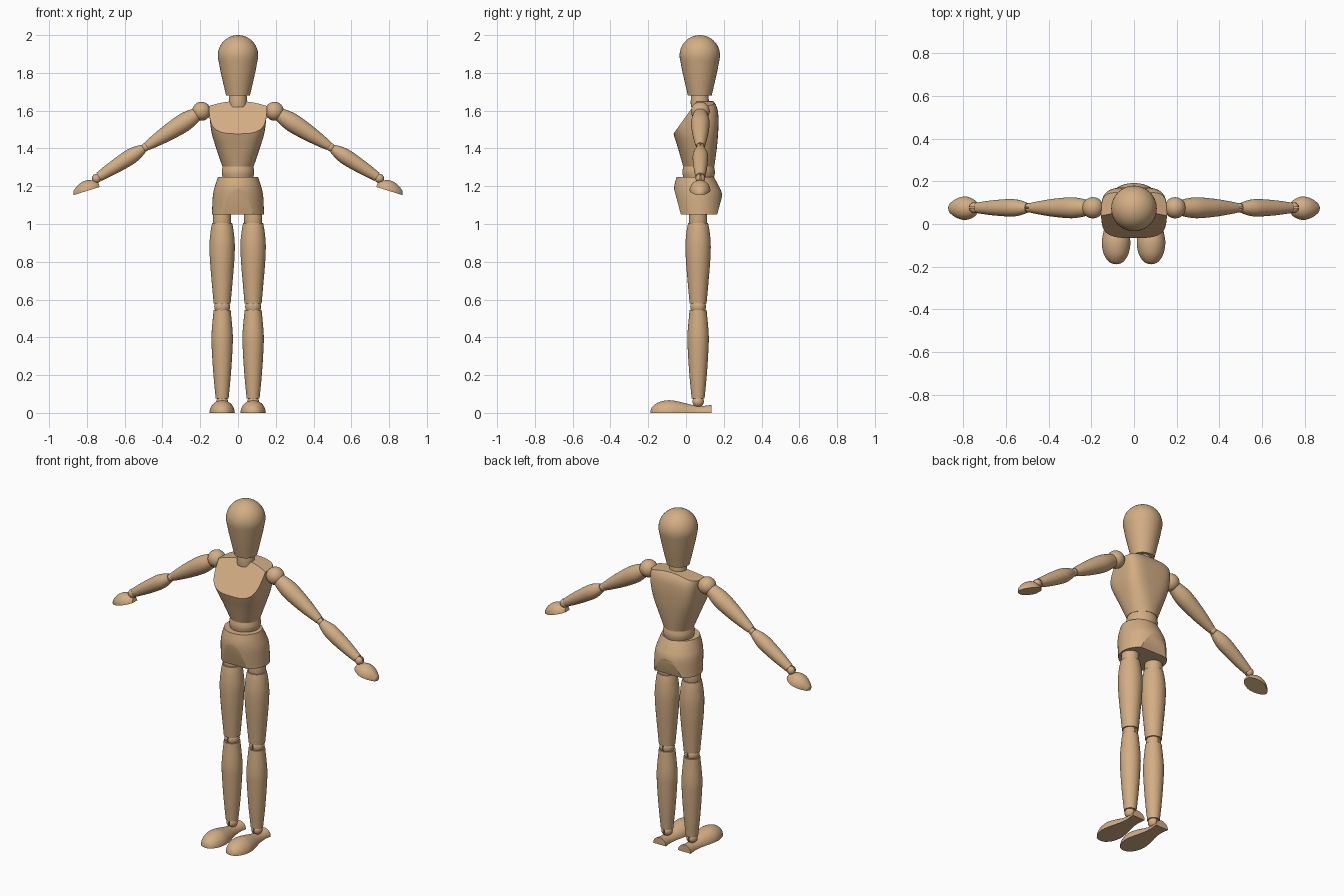
import bpy, bmesh, math
from mathutils import Vector

cube = bpy.data.objects.get("Cube")
if cube:
    bpy.data.objects.remove(cube)

wood = bpy.data.materials.new("tan_wood")
wood.use_nodes = True
TAN = (0.65, 0.42, 0.23, 1)
wood.diffuse_color = TAN
wood.node_tree.nodes["Principled BSDF"].inputs["Base Color"].default_value = TAN
parts = []


def smooth_rows(rows, steps=5):
    """Catmull-Rom interpolation through rows of numbers."""
    rows = [Vector(r) for r in rows]
    ext = [2 * rows[0] - rows[1]] + rows + [2 * rows[-1] - rows[-2]]
    out = []
    for a, b, c, d in zip(ext, ext[1:], ext[2:], ext[3:]):
        for i in range(steps):
            t = i / steps
            out.append(b + (c - a) * t / 2 + (2 * a - 5 * b + 4 * c - d) * t * t / 2
                       + (3 * b - a - 3 * c + d) * t ** 3 / 2)
    return out + [rows[-1]]


def skin(rings):
    """Closed skin over a list of equal rings of points."""
    bm = bmesh.new()
    loops = [[bm.verts.new(p) for p in ring] for ring in rings]
    n = len(loops[0])
    for lo, hi in zip(loops, loops[1:]):
        for i in range(n):
            j = (i + 1) % n
            bm.faces.new((lo[i], lo[j], hi[j], hi[i]))
    bm.faces.new(loops[0][::-1])
    bm.faces.new(loops[-1])
    bmesh.ops.remove_doubles(bm, verts=bm.verts, dist=1e-5)
    return bm


def cut(bm, co, normal):
    """Slice away everything on the normal's side and cap the hole."""
    bmesh.ops.bisect_plane(bm, geom=bm.verts[:] + bm.edges[:] + bm.faces[:],
                           plane_co=co, plane_no=normal, clear_outer=True)
    bmesh.ops.holes_fill(bm, edges=[e for e in bm.edges if e.is_boundary], sides=0)


def finish(name, bm):
    bmesh.ops.recalc_face_normals(bm, faces=bm.faces)
    mesh = bpy.data.meshes.new(name)
    bm.to_mesh(mesh)
    bm.free()
    mesh.materials.append(wood)
    ob = bpy.data.objects.new(name, mesh)
    bpy.context.collection.objects.link(ob)
    parts.append(ob)


def turned(profile, origin, axis, curve=True, n=40):
    """Lathe-turned solid: profile of (radius, distance along axis)."""
    q = Vector(axis).to_track_quat("Z", "Y")
    rows = smooth_rows(profile) if curve else profile
    ang = [2 * math.pi * i / n for i in range(n)]
    return skin([[Vector(origin) + q @ Vector((max(r, 0) * math.cos(a), max(r, 0) * math.sin(a), t))
                  for a in ang] for r, t in rows])


def arc(radius, centre, start, end, n=12):
    """Circular profile between two angles measured from the axis end."""
    angles = [math.radians(start + (end - start) * i / n) for i in range(n + 1)]
    return [(radius * math.sin(a), centre + radius * math.cos(a)) for a in angles]


def loft(sections, n=64):
    """Rows of z, half width, front y, back y, squareness."""
    rings = []
    for z, hx, front, back, p in smooth_rows(sections):
        ring = []
        for i in range(n):
            a = 2 * math.pi * i / n
            c, s = math.cos(a), math.sin(a)
            ring.append((hx * math.copysign(abs(c) ** (2 / p), c),
                         (front + back) / 2 + (back - front) / 2 * math.copysign(abs(s) ** (2 / p), s), z))
        rings.append(ring)
    return skin(rings)


def hinge(name, centre, radius, across):
    """Ball joint split by a narrow slot."""
    for label, d in (("inner", 1), ("outer", -1)):
        n = Vector(across) * d
        bm = turned(arc(radius, 0, 180, 0), centre, (0, 0, 1), False)
        cut(bm, Vector(centre) + n * -0.003, n)
        finish(f"{name}_{label}_half", bm)


Y = 0.073

# Head, neck and waist
finish("head", turned([(0.063, 1.68), (0.077, 1.74), (0.093, 1.81)] + arc(0.107, 1.893, 105, 0),
                      (0, Y, 0), (0, 0, 1), False, 56))
finish("neck", turned([(0.047, 1.62), (0.048, 1.65), (0.045, 1.69)], (0, Y, 0), (0, 0, 1)))
finish("waist", turned([(0.08, 1.24), (0.086, 1.275), (0.08, 1.31)], (0, 0.067, 0), (0, 0, 1)))

# Torso with a sloped chest face and an arched top
bm = loft([(1.305, 0.083, -0.015, 0.15, 2), (1.4, 0.115, -0.042, 0.163, 2.6),
           (1.48, 0.139, -0.067, 0.17, 3.3), (1.56, 0.15, -0.085, 0.172, 4),
           (1.62, 0.154, -0.09, 0.163, 4), (1.67, 0.15, -0.09, 0.13, 4)])
cut(bm, (0, -0.066, 1.478), (0, -0.81, 0.58))
for k in range(-5, 6):
    a = math.radians(k * 4)
    up = Vector((math.sin(a), 0, math.cos(a)))
    cut(bm, Vector((0, 0, 1.19)) + up * 0.46, up)
finish("torso", bm)

# Pelvis with flat slanted cuts at front and back
bm = loft([(1.05, 0.138, -0.05, 0.194, 2), (1.15, 0.133, -0.062, 0.192, 2),
           (1.2, 0.122, -0.062, 0.174, 2), (1.25, 0.106, -0.05, 0.147, 2)])
cut(bm, (0, -0.027, 1.05), (0, -0.965, -0.26))
cut(bm, (0, 0.165, 1.05), (0, 0.965, -0.26))
finish("pelvis", bm)

down = Vector((0, 0, -1))
for side, s in (("left", 1), ("right", -1)):
    # Legs
    x, y = s * 0.082 - 0.002, 0.064
    base = (x, y, 0)
    up = (0, 0, 1)
    finish(f"{side}_hip", turned([(0.045, 0.99), (0.048, 1.02), (0.048, 1.06)], base, up))
    finish(f"{side}_thigh", turned([(0.045, 0.58), (0.054, 0.68), (0.064, 0.8), (0.067, 0.89),
                                    (0.061, 0.96), (0.053, 1.005)], base, up))
    hinge(f"{side}_knee", (x, y, 0.562), 0.042, (1, 0, 0))
    finish(f"{side}_shin", turned([(0.034, 0.075), (0.046, 0.2), (0.055, 0.34), (0.056, 0.42),
                                   (0.045, 0.545)], base, up))
    hinge(f"{side}_ankle", (x, y, 0.06), 0.031, (1, 0, 0))

    # Foot: half of a turned shape with a flat sole
    bm = turned([(0.042, 0), (0.037, 0.05), (0.042, 0.1), (0.06, 0.175), (0.067, 0.225),
                 (0.058, 0.275), (0.038, 0.308), (0.02, 0.32), (0, 0.324)], (x, 0.135, 0), (0, -1, 0))
    cut(bm, (0, 0, 0), down)
    finish(f"{side}_foot", bm)

    # Arms
    shoulder = Vector((s * 0.193, Y + 0.003, 1.597))
    along = Vector((s * 0.842, 0, -0.539))
    finish(f"{side}_shoulder", turned(arc(0.05, 0, 180, 0), shoulder, along, False))
    finish(f"{side}_upper_arm", turned([(0.036, 0.03), (0.046, 0.08), (0.049, 0.13), (0.042, 0.22),
                                        (0.031, 0.3), (0.023, 0.345)], shoulder, along))
    hinge(f"{side}_elbow", shoulder + along * 0.355, 0.022, (0, 1, 0))
    finish(f"{side}_forearm", turned([(0.023, 0.365), (0.036, 0.41), (0.041, 0.46), (0.035, 0.56),
                                      (0.025, 0.645)], shoulder, along))
    hinge(f"{side}_wrist", shoulder + along * 0.66, 0.025, (0, 1, 0))

    # Hand: half of a turned egg with a flat palm
    wrist = Vector((s * 0.732, Y + 0.001, 1.196))
    bm = turned([(0.022, 0), (0.042, 0.022), (0.055, 0.06), (0.047, 0.1), (0.026, 0.133),
                 (0.013, 0.142), (0, 0.146)], wrist, (s * 0.955, 0, -0.296))
    cut(bm, wrist, (s * -0.296, 0, -0.955))
    finish(f"{side}_hand", bm)

# Smooth shading with crisp cut edges
bpy.ops.object.select_all(action="DESELECT")
for ob in parts:
    ob.select_set(True)
bpy.context.view_layer.objects.active = parts[0]
bpy.ops.object.shade_smooth_by_angle(angle=math.radians(25))
